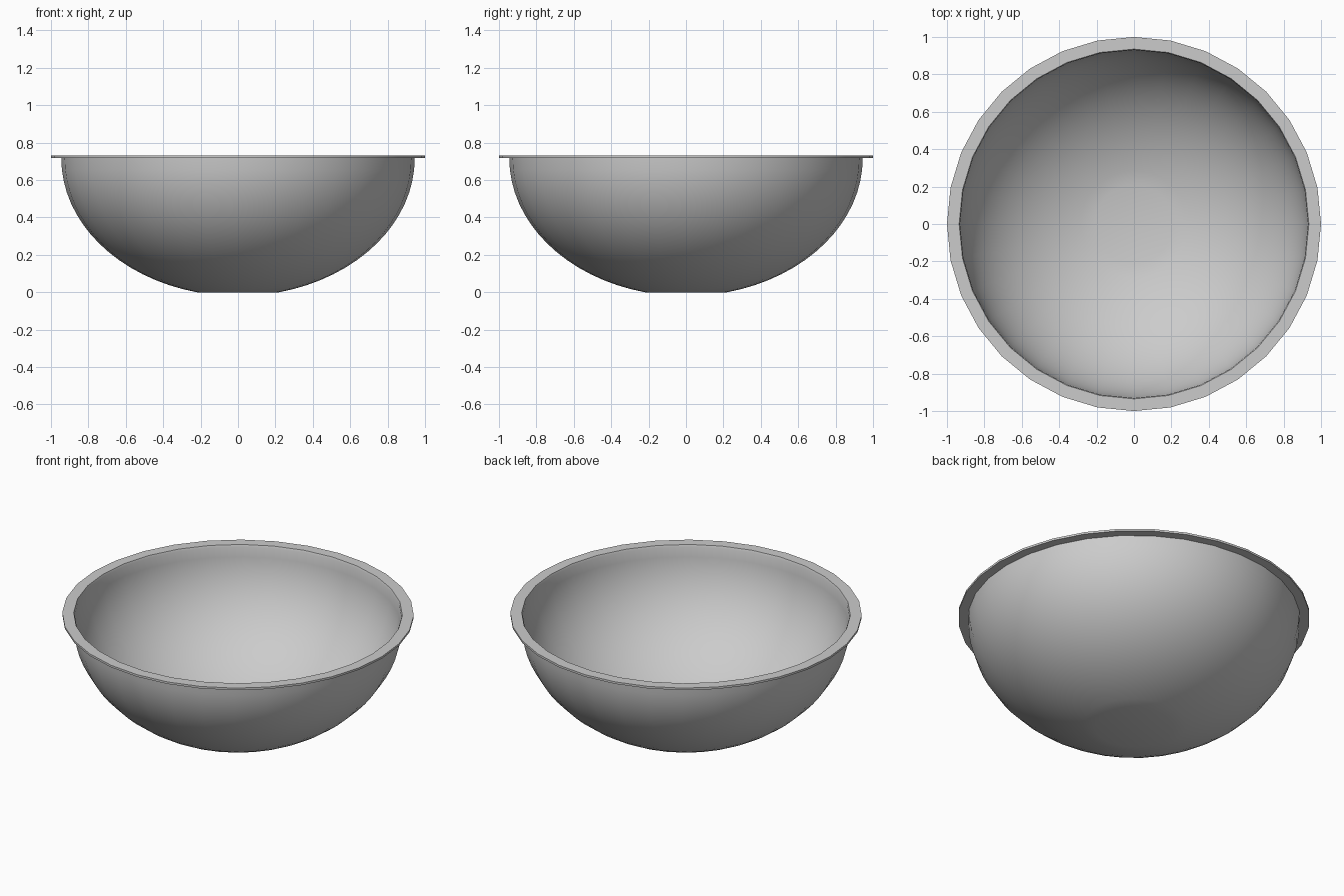
import bpy, bmesh, math

if "Cube" in bpy.data.objects:
    bpy.data.objects.remove(bpy.data.objects["Cube"])

SEGMENTS = 32
RIM_TOP, RIM_LOW = 0.73, 0.717
CENTRE_Z = 0.717


def bowl_curve(radius, depth, floor_r, floor_z, steps=16):
    """Quarter ellipse from the flat base up to the lip, as (r, z) points."""
    start = math.asin(floor_r / radius)
    pts = [(0, floor_z), (floor_r, floor_z)]
    for i in range(1, steps + 1):
        a = start + (math.pi / 2 - start) * i / steps
        pts.append((radius * math.sin(a), CENTRE_Z - depth * math.cos(a)))
    return pts


def lathe(name, profile):
    bm = bmesh.new()
    verts = [bm.verts.new((r, 0, z)) for r, z in profile]
    edges = [bm.edges.new(pair) for pair in zip(verts, verts[1:])]
    bmesh.ops.spin(bm, geom=verts + edges, cent=(0, 0, 0), axis=(0, 0, 1),
                   angle=math.tau, steps=SEGMENTS, use_duplicate=False)
    bmesh.ops.remove_doubles(bm, verts=bm.verts, dist=0.0005)
    bmesh.ops.recalc_face_normals(bm, faces=bm.faces)
    mesh = bpy.data.meshes.new(name)
    bm.to_mesh(mesh)
    bm.free()
    obj = bpy.data.objects.new(name, mesh)
    bpy.context.collection.objects.link(obj)
    return obj


# Outer shell, flanged rim, then inner shell back down to the centre
outer = bowl_curve(0.945, 0.737, 0.22, 0.0)
rim = [(1.0, RIM_LOW), (1.0, RIM_TOP), (0.935, RIM_TOP)]
inner = bowl_curve(0.93, 0.722, 0.21, 0.014)[::-1]
bowl = lathe("bowl", outer + rim + inner)

# Smooth walls with crisp rim edges
bpy.context.view_layer.objects.active = bowl
bowl.select_set(True)
bpy.ops.object.shade_smooth_by_angle(angle=math.radians(30))
